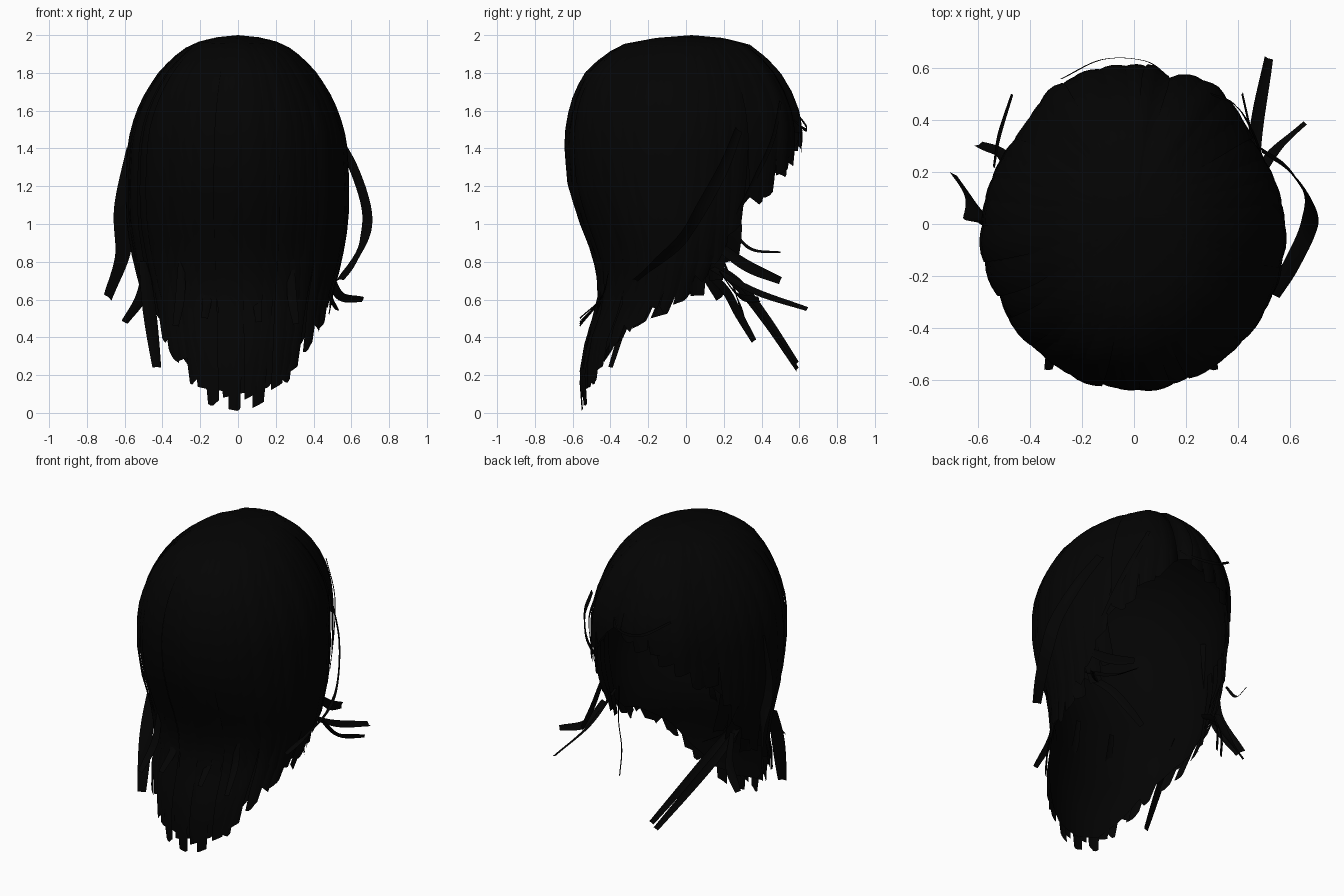
import bpy, math, random
from mathutils import Vector

if "Cube" in bpy.data.objects:
    bpy.data.objects.remove(bpy.data.objects["Cube"])

random.seed(4)

def flat_colour(name, v):
    m = bpy.data.materials.new(name)
    m.diffuse_color = (v, v, v, 1)
    m.use_nodes = True
    m.node_tree.nodes["Principled BSDF"].inputs["Base Color"].default_value = m.diffuse_color
    return m

black = flat_colour("black hair", 0.001)

# Head profile: height, half width, extent to -y, extent to +y, centre y
PROFILE = [(2.0, 0, 0, 0, .03), (1.985, .15, .19, .17, .03), (1.95, .255, .37, .32, .02),
           (1.88, .35, .465, .42, .01), (1.8, .425, .54, .505, 0), (1.7, .492, .595, .565, 0),
           (1.6, .54, .625, .605, 0), (1.5, .573, .643, .625, 0), (1.4, .59, .648, .625, 0),
           (1.2, .60, .63, .61, 0), (1.0, .595, .565, .58, 0), (.8, .56, .485, .52, 0),
           (.6, .505, .415, .42, -.05), (.4, .475, .385, .3, -.15), (.2, .44, .40, .3, -.17),
           (0, .40, .385, .3, -.17)]
# Hairline: angle from the nape in degrees, height where the hair ends
HAIRLINE = [(0, .06), (22, .09), (40, .23), (55, .41), (75, .54), (90, .58), (105, .74),
            (118, 1.0), (135, 1.17), (155, 1.34), (180, 1.43)]
# Outline: angle from the nape, radius factor (flatter temples, fuller open edge)
OUTLINE = [(0, 1), (80, 1), (95, .98), (115, .95), (130, .945), (147, 1.01), (180, 1)]
PARTING = 167

def sample(table, x):
    rows = sorted(table)
    x = min(max(x, rows[0][0]), rows[-1][0])
    for a, b in zip(rows, rows[1:]):
        if x <= b[0]:
            f = (x - a[0]) / (b[0] - a[0])
            return [p + (q - p) * f for p, q in zip(a[1:], b[1:])]

def from_nape(angle):
    deg = math.degrees(angle) % 360
    return min(deg, 360 - deg)

def hairline(angle):
    notch = .15 * math.exp(-((math.degrees(angle) % 360 - PARTING) / 12) ** 2)
    return sample(HAIRLINE, from_nape(angle))[0] + notch

def on_head(angle, z, scale):
    hx, front, back, cy = sample(PROFILE, z)
    c, s = math.cos(angle), math.sin(angle)
    scale *= sample(OUTLINE, from_nape(angle))[0]
    gap = (math.degrees(angle) % 360 - PARTING) / 5  # dent along the parting
    scale -= .06 * math.exp(-gap * gap)
    return Vector((hx * s * scale, cy - (front if c > 0 else back) * c * scale, z))

def make_object(name, verts, faces):
    me = bpy.data.meshes.new(name)
    me.from_pydata(verts, [], faces)
    me.materials.append(black)
    ob = bpy.data.objects.new(name, me)
    bpy.context.collection.objects.link(ob)
    me.shade_smooth()
    return ob

def grid_faces(rows, cols, start=0):
    return [(start + r * cols + c, start + r * cols + c + 1,
             start + (r + 1) * cols + c + 1, start + (r + 1) * cols + c)
            for r in range(rows - 1) for c in range(cols - 1)]

# Under layer: closed cap following the hairline
ROWS, COLS = 26, 97
verts = []
for r in range(ROWS):
    t = r / (ROWS - 1)
    for c in range(COLS):
        a = math.tau * c / (COLS - 1)
        end = hairline(a) + .04
        verts.append(on_head(a, 2 - (2 - end) * t ** 1.6, .96))
make_object("hair_under_layer", verts, grid_faces(ROWS, COLS))

# Outer locks: arched strips from the crown to the hairline with blunt, uneven tips
verts, faces = [], []
COUNT, ROWS, COLS = 42, 22, 5
for i in range(COUNT):
    angle = math.tau * (i + random.uniform(-.25, .25)) / COUNT
    end = max(.01, hairline(angle) + random.uniform(-.05, .04))
    lift = random.uniform(.97, .995)
    sway = random.uniform(-.04, .04)
    slant = random.uniform(-.06, .06)
    start = len(verts)
    for r in range(ROWS):
        t = r / (ROWS - 1)
        half = .11 * (1 - .3 * max(0, (t - .7) / .3) ** 1.5)
        for c in range(COLS):
            u = c / (COLS - 1) * 2 - 1
            a = angle + sway * t * t + u * half
            tip = max(end - abs(slant) * (1 + u * (1 if slant > 0 else -1)) / 2,
                      hairline(a) - .05, 0)
            verts.append(on_head(a, 2 - (2 - tip) * t ** 1.6, lift + .012 * (1 - u * u)))
    faces += grid_faces(ROWS, COLS, start)
make_object("hair_outer_locks", verts, faces)

def strand(name, points, width, flat=(0, 0, 1), steps=10):
    """Smooth ribbon through the points, its broad side facing along flat."""
    pts = [Vector(p) for p in points]
    pts = [pts[0] * 2 - pts[1]] + pts + [pts[-1] * 2 - pts[-2]]
    path = []
    for k in range(1, len(pts) - 2):
        p0, p1, p2, p3 = pts[k - 1:k + 3]
        for s in range(steps + (k == len(pts) - 3)):
            t = s / steps
            path.append(.5 * (2 * p1 + (p2 - p0) * t + (2 * p0 - 5 * p1 + 4 * p2 - p3) * t * t
                              + (3 * p1 - p0 - 3 * p2 + p3) * t ** 3))
    vs = []
    for k, p in enumerate(path):
        d = path[min(k + 1, len(path) - 1)] - path[max(k - 1, 0)]
        side = d.cross(Vector(flat)).normalized()
        bulge = d.cross(side).normalized() * width * .1
        w = width * (.65 + .35 * math.sin(math.pi * k / (len(path) - 1))) / 2
        vs += [p - side * w, p + bulge, p + side * w]
    make_object(name, vs, grid_faces(len(path), 3))

# Loose side locks
strand("side_loop_lock", [(.50, .28, 1.5), (.61, .2, 1.3), (.68, .08, 1.08), (.67, -.02, .92),
                          (.61, -.15, .8), (.54, -.27, .7)], .08, (.5, .8, .5))
strand("side_flick_long", [(.46, .08, .8), (.47, .35, .65), (.52, .64, .55)], .06, (.6, 0, 1))
strand("side_flick_short", [(.48, .18, .75), (.54, .28, .62), (.66, .39, .60)], .05, (0, 1, .4))
strand("side_flick_wide", [(-.56, .0, 1.4), (-.61, .0, 1.1), (-.61, .06, .85), (-.69, .18, .61)],
       .10, (-.3, -1, .8))
strand("side_flick_low", [(-.48, .2, .8), (-.51, .27, .62), (-.6, .31, .48)], .06, (.3, .5, 1))
strand("side_flick_thin", [(-.54, .22, 1.0), (-.52, .34, .87), (-.47, .5, .85)], .02, (1, 0, 1))
strand("side_flick_mid", [(.50, .15, .9), (.46, .32, .78), (.42, .50, .70)], .06, (1, 0, 0))

# Long locks swinging away from the neck
for k in range(2):
    o = .032 * k
    strand("swinging_lock", [(-.47 + o, .12, .8), (-.43 + o, .28, .66 + o), (-.33 + o, .43, .47 + o),
                             (-.19 + o, .59, .23 + o)], .05, (-.7, .6, .4))
strand("neck_lock", [(.46, .05, .8), (.36, .2, .66), (.28, .28, .52), (.24, .36, .38)], .05, (1, .6, 0))

# Side clumps hanging beside the cheeks
for s in (-1, 1):
    for y, end in ((.24, .8), (.16, .7), (.06, .62)):
        x = .57 - .4 * y
        strand("cheek_lock", [(s * x, y, 1.15), (s * (x - .01), y, .97), (s * (x - .07), y, end)],
               .12, (s, .4, 0))

# Flicked tufts over the nape, and a long tail on one side
for x, end in ((-.3, .46), (-.16, .5), (.1, .48), (.28, .47)):
    strand("nape_tuft", [(x, -.40, .8), (x * 1.02, -.44, .62), (x * 1.1, -.56, end)], .05, (0, 1, 0))
strand("side_tail", [(-.50, -.2, .8), (-.47, -.3, .55), (-.43, -.40, .24)], .08, (-.5, 1, 0))

# Thin wisps standing off the open edge
strand("edge_wisp", [(-.28, .56, 1.62), (-.12, .635, 1.52), (.04, .63, 1.5), (.13, .57, 1.55)], .02, (0, 1, 0))
strand("temple_wisp", [(.3, .5, 1.65), (.39, .46, 1.45), (.45, .37, 1.25), (.49, .27, 1.05)], .03, (1, 1, 0))
